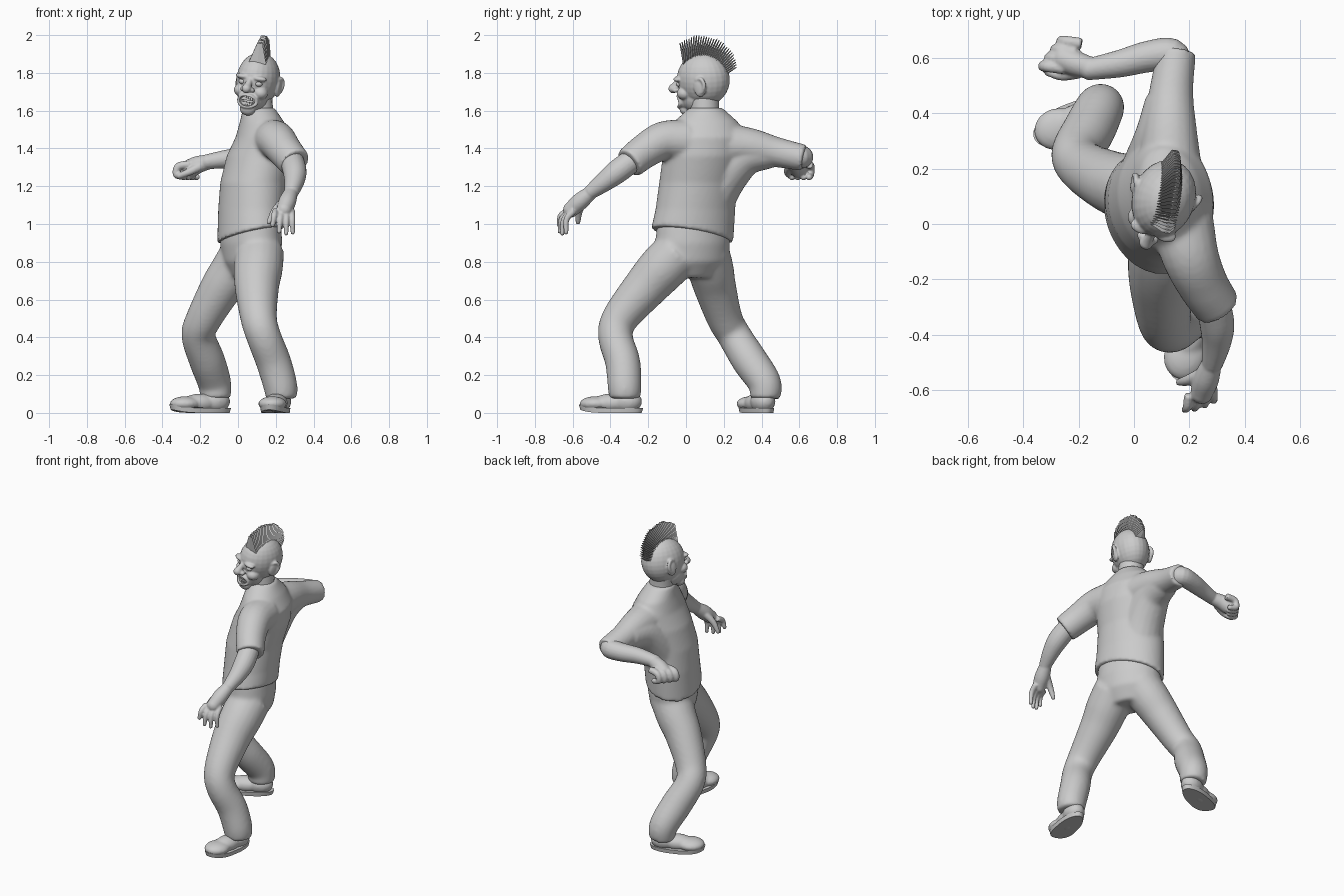
import bpy, bmesh, math, random
from mathutils import Vector, Matrix, Quaternion, Euler

random.seed(4)
if "Cube" in bpy.data.objects:
    bpy.data.objects.remove(bpy.data.objects["Cube"], do_unlink=True)

GREY = (0.6, 0.6, 0.6, 1)
mat = bpy.data.materials.new("plain grey")
mat.use_nodes = True
mat.diffuse_color = GREY
mat.node_tree.nodes["Principled BSDF"].inputs["Base Color"].default_value = GREY
UP = Vector((0, 0, 1))


def ball(bm, at, size):
    m = Matrix.Translation(at) @ Matrix.Diagonal((*size, 1))
    bmesh.ops.create_uvsphere(bm, u_segments=24, v_segments=16, radius=1, matrix=m)


def box(bm, at, size):
    m = Matrix.Translation(at) @ Matrix.Diagonal((*size, 1))
    bmesh.ops.create_cube(bm, size=1, matrix=m)


def loft(bm, rings, sides=28):
    """Closed skin through elliptical rings (centre, rotation, rx, ry)."""
    loops = []
    for c, q, rx, ry in rings:
        angles = [math.tau * i / sides for i in range(sides)]
        loops.append([bm.verts.new(c + q @ Vector((rx * math.cos(a), ry * math.sin(a), 0)))
                      for a in angles])
    for lo, hi in zip(loops, loops[1:]):
        for i in range(sides):
            j = (i + 1) % sides
            bm.faces.new((lo[i], lo[j], hi[j], hi[i]))
    bm.faces.new(loops[0][::-1])
    bm.faces.new(loops[-1])


def spline(pts, steps=5):
    """Catmull-Rom through points that carry a radius as fourth value."""
    p = [Vector(v) for v in pts]
    p = [2 * p[0] - p[1]] + p + [2 * p[-1] - p[-2]]
    out = []
    for a, b, c, d in zip(p, p[1:], p[2:], p[3:]):
        for s in range(steps):
            t = s / steps
            out.append(0.5 * (2 * b + (c - a) * t + (2 * a - 5 * b + 4 * c - d) * t * t
                              + (3 * b - a - 3 * c + d) * t ** 3))
    return out + [p[-2]]


def tube(bm, pts, sides=20, round_end=False):
    path = spline(pts)
    prev, q, rings = UP, Quaternion(), []
    for i, v in enumerate(path):
        t = (path[min(i + 1, len(path) - 1)] - path[max(i - 1, 0)]).to_3d().normalized()
        q = prev.rotation_difference(t) @ q
        rings.append((v.to_3d(), q.copy(), v.w, v.w))
        prev = t
    loft(bm, rings, sides)
    if round_end:
        ball(bm, path[-1].to_3d(), (path[-1].w,) * 3)


def make(name, bm, voxel=0, smooth=3, place=None, cutter=None, angle=45):
    """Turn a bmesh into an object, fusing its pieces when voxel is given."""
    bmesh.ops.recalc_face_normals(bm, faces=bm.faces)
    me = bpy.data.meshes.new(name)
    bm.to_mesh(me)
    bm.free()
    ob = bpy.data.objects.new(name, me)
    bpy.context.collection.objects.link(ob)
    if voxel:
        r = ob.modifiers.new("fuse", 'REMESH')
        r.mode, r.voxel_size = 'VOXEL', voxel
        s = ob.modifiers.new("soften", 'SMOOTH')
        s.factor, s.iterations = 0.5, smooth
    if cutter:
        b = ob.modifiers.new("cut", 'BOOLEAN')
        b.operation, b.solver, b.object = 'DIFFERENCE', 'EXACT', cutter
    if ob.modifiers:
        dg = bpy.context.evaluated_depsgraph_get()
        ob.data = bpy.data.meshes.new_from_object(ob.evaluated_get(dg))
        ob.modifiers.clear()
    if cutter:
        bpy.data.objects.remove(cutter, do_unlink=True)
    ob.data.materials.clear()
    ob.data.materials.append(mat)
    ob.data.shade_smooth()
    ob.data.set_sharp_from_angle(angle=math.radians(angle))
    if place:
        ob.data.transform(place)
    return ob


def body_ring(x, y, z, a, b, yaw, tilt=(0, 0, 1)):
    q = UP.rotation_difference(Vector(tilt)) @ Euler((0, 0, math.radians(yaw))).to_quaternion()
    return Vector((x, y, z)), q, a, b


# shirt with both sleeves
bm = bmesh.new()
loft(bm, [body_ring(.067, .033, .94, .228, .17, -66, (-.2, .13, 1)),
          body_ring(.071, .05, 1.08, .217, .168, -68),
          body_ring(.082, .065, 1.22, .21, .172, -72),
          body_ring(.115, .09, 1.36, .215, .172, -76),
          body_ring(.137, .1, 1.46, .218, .147, -80),
          body_ring(.127, .105, 1.54, .172, .115, -80),
          body_ring(.11, .105, 1.615, .088, .083, -75)], 48)
tube(bm, [(.175, 0, 1.44, .115), (.205, -.12, 1.44, .103), (.25, -.22, 1.385, .092), (.302, -.3, 1.322, .085)])
tube(bm, [(.13, .18, 1.42, .12), (.13, .34, 1.41, .098), (.135, .48, 1.38, .08), (.155, .625, 1.35, .07)])
tube(bm, [(.06, .12, 1.13, .135), (.085, .2, 1.26, .128), (.11, .31, 1.36, .11), (.125, .45, 1.38, .084)])
make("shirt", bm, .0105, 6)

# trousers
bm = bmesh.new()
loft(bm, [body_ring(.065, .03, .715, .13, .09, -66), body_ring(.07, .033, .8, .198, .14, -66),
          body_ring(.07, .035, .9, .205, .155, -66), body_ring(.07, .035, 1, .195, .15, -66)], 40)
tube(bm, [(.115, -.04, .85, .13), (.107, -.125, .765, .13), (.1, -.215, .665, .118), (.11, -.35, .5, .097),
          (.138, -.373, .4, .092), (.188, -.335, .27, .093), (.225, -.325, .14, .09),
          (.228, -.325, .075, .082)])
tube(bm, [(.04, .1, .85, .13), (-.02, .13, .76, .123), (-.09, .155, .66, .112), (-.18, .205, .5, .095),
          (-.21, .255, .41, .09), (-.165, .335, .28, .095), (-.125, .415, .16, .089),
          (-.118, .42, .075, .08)])
make("trousers", bm, .0105, 12)

# shoes, modelled toe forward then placed
for side, x, y, yaw in (("left", .2, -.397, -12), ("right", -.2, .375, -68)):
    place = Matrix.Translation((x, y, 0)) @ Matrix.Rotation(math.radians(yaw), 4, 'Z')
    bm = bmesh.new()
    ball(bm, (0, -.085, .048), (.075, .084, .04))
    ball(bm, (0, 0, .052), (.062, .1, .05))
    ball(bm, (0, .085, .06), (.064, .082, .06))
    make(side + "_shoe", bm, .009, 4, place)
    bm = bmesh.new()
    bmesh.ops.create_cone(bm, cap_ends=True, segments=40, radius1=.95, radius2=1, depth=.026)
    for v in bm.verts:
        toe = max(0, -v.co.y)
        v.co = Vector((v.co.x * (.07 + .012 * toe), v.co.y * .174, v.co.z + .013 + .02 * toe ** 3))
    make(side + "_sole", bm, place=place)

# left arm with open hand
bm = bmesh.new()
tube(bm, [(.28, -.26, 1.355, .062), (.3, -.36, 1.28, .063), (.298, -.43, 1.225, .053), (.282, -.51, 1.165, .038)])
tube(bm, [(.282, -.5, 1.17, .036), (.262, -.56, 1.12, .046), (.245, -.61, 1.075, .041)], round_end=True)
for i, tip in enumerate([(.183, -.672, .995), (.218, -.668, .96), (.255, -.655, .95), (.29, -.635, .955)]):
    base = Vector((.2 + .028 * i, -.618 + .008 * i, 1.07))
    mid = (base + Vector(tip)) / 2 + Vector((0, -.018, .012))
    tube(bm, [(*base, .019), (*mid, .016), (*tip, .012)], 12, True)
tube(bm, [(.25, -.54, 1.13, .024), (.195, -.565, 1.07, .02), (.163, -.572, 1.01, .013)], 12, True)
make("left_arm", bm, .006, 3)

# right arm with closed hand
bm = bmesh.new()
tube(bm, [(.155, .56, 1.355, .058), (.135, .612, 1.355, .06), (.05, .605, 1.35, .057),
          (-.05, .58, 1.345, .05), (-.16, .56, 1.33, .04)], round_end=True)
tube(bm, [(-.15, .562, 1.33, .039), (-.21, .58, 1.315, .046), (-.25, .597, 1.295, .05)], round_end=True)
for i in range(4):
    x, y = .022 * i, .562 + .03 * i
    tube(bm, [(x - .255, y, 1.315, .021), (x - .315, y + .008, 1.305, .021), (x - .326, y + .008, 1.262, .019),
              (x - .285, y, 1.248, .017)], 12, True)
tube(bm, [(-.2, .55, 1.305, .025), (-.26, .538, 1.275, .02), (-.31, .55, 1.255, .016)], 12, True)
make("right_arm", bm, .006, 3)

# neck
bm = bmesh.new()
tube(bm, [(.11, .105, 1.5, .085), (.11, .1, 1.6, .076), (.1, .1, 1.72, .078)])
make("neck", bm)

# head, modelled about the skull centre then turned and tilted
HEAD = (Matrix.Translation((.107, .09, 1.766)) @ Matrix.Rotation(math.radians(-19), 4, 'Z')
        @ Matrix.Rotation(math.radians(9), 4, 'Y'))
bm = bmesh.new()
ball(bm, (0, .002, 0), (.113, .143, .142))
ball(bm, (0, -.045, -.09), (.08, .087, .088))
ball(bm, (0, -.1, -.16), (.042, .036, .034))
ball(bm, (0, -.09, -.108), (.06, .056, .055))
tube(bm, [(0, -.125, .005, .014), (0, -.15, -.025, .018), (0, -.17, -.05, .025)], 14, True)
for s in (-1, 1):
    ball(bm, (s * .056, -.088, -.066), (.038, .042, .034))
    ball(bm, (s * .046, -.12, .01), (.042, .026, .015))
    ball(bm, (s * .024, -.15, -.055), (.016, .018, .014))
    ball(bm, (s * .112, .02, -.03), (.014, .034, .048))
    tube(bm, [(s * .11, .0, -.062, .01), (s * .12, .035, -.047, .01), (s * .124, .048, -.01, .011),
              (s * .12, .03, .02, .01), (s * .108, .0, .012, .009)], 10)
lips = [.052 * math.cos(math.tau * i / 12) for i in range(13)]
tube(bm, [(x, -.141 + 9 * x * x, -.116 + .031 * math.sin(math.tau * i / 12), .009)
          for i, x in enumerate(lips)], 10)
cut = bmesh.new()
ball(cut, (0, -.15, -.116), (.047, .055, .026))
mouth = make("mouth_cutter", cut)
mouth.hide_render = True
make("head", bm, .0055, 3, HEAD, mouth, 60)

# eyes
bm = bmesh.new()
for s in (-1, 1):
    ball(bm, (s * .045, -.117, -.018), (.021, .018, .015))
make("eyes", bm, place=HEAD)

# teeth in two curved rows
bm = bmesh.new()
for z in (-.102, -.131):
    for i in range(7):
        x = (i - 3) * .0115
        box(bm, (x, -.126 + 9 * x * x, z), (.0105, .016, .02))
make("teeth", bm, place=HEAD, angle=30)

# crest of flat upright hair spikes fanned over the skull
bm = bmesh.new()
COUNT = 30
for i in range(COUNT):
    t = i / (COUNT - 1)
    a = math.radians(-46 + 122 * t)
    base = Vector((0, .132 * math.sin(a), .128 * math.cos(a)))
    lean = math.radians(-10 + 72 * t)
    length = (.112 - .048 * t ** 2) * random.uniform(.95, 1.04)
    m = (Matrix.Translation(base) @ Matrix.Rotation(-lean, 4, 'X')
         @ Matrix.Diagonal((.047 - .01 * t, .0085, length, 1)) @ Matrix.Translation((0, 0, .5)))
    bmesh.ops.create_cone(bm, cap_ends=True, segments=4, radius1=1, radius2=.3, depth=1, matrix=m)
make("hair_crest", bm, place=HEAD @ Matrix.Rotation(math.radians(9), 4, 'Z'), angle=20)
